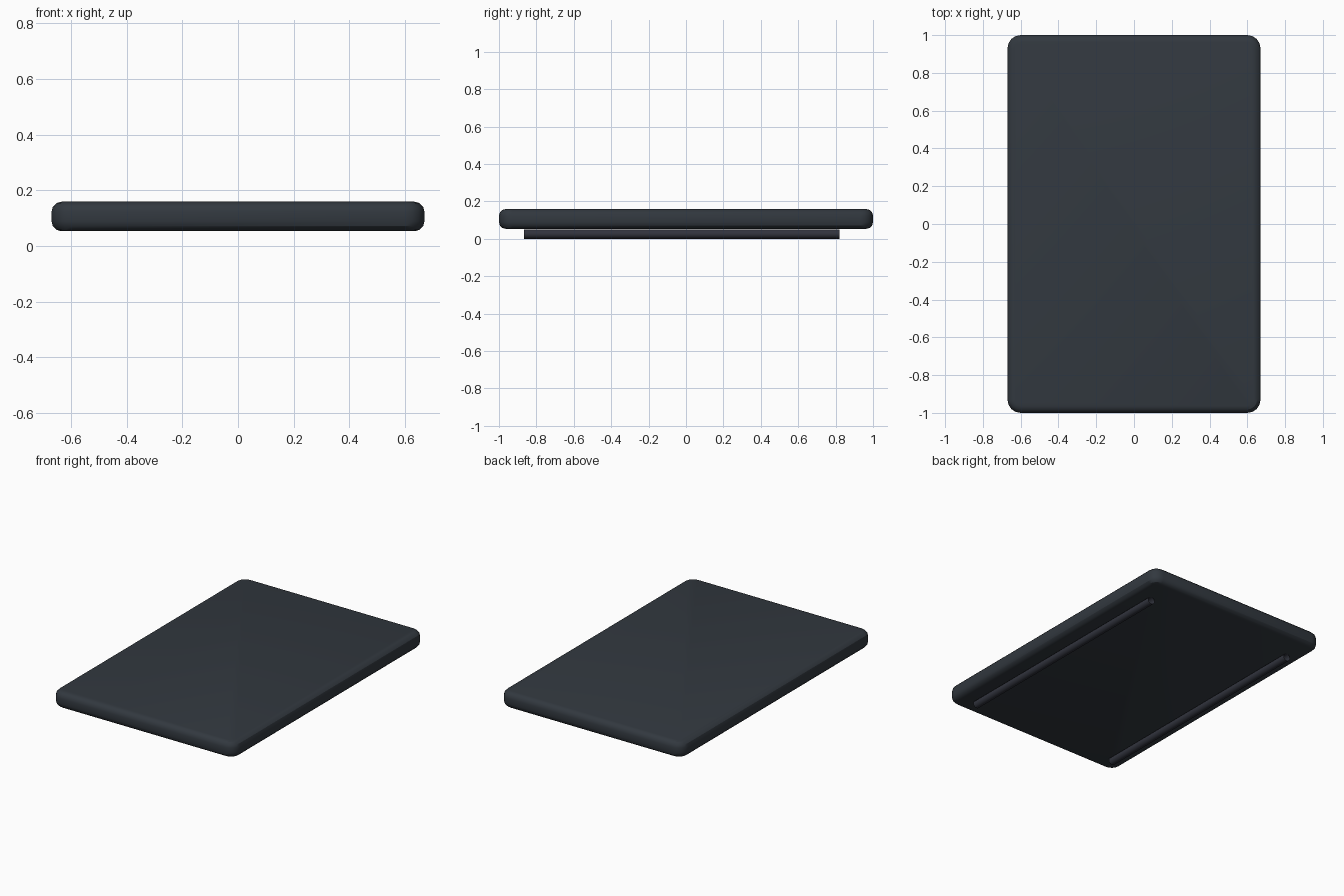
import bpy, bmesh, math
from mathutils import Matrix

if "Cube" in bpy.data.objects:
    bpy.data.objects.remove(bpy.data.objects["Cube"])


def material(name, rgb):
    m = bpy.data.materials.new(name)
    m.diffuse_color = (*rgb, 1)
    m.use_nodes = True
    m.node_tree.nodes["Principled BSDF"].inputs["Base Color"].default_value = m.diffuse_color
    return m


def finish(bm, name, mat, angle):
    bmesh.ops.recalc_face_normals(bm, faces=bm.faces)
    mesh = bpy.data.meshes.new(name)
    bm.to_mesh(mesh)
    bm.free()
    ob = bpy.data.objects.new(name, mesh)
    bpy.context.collection.objects.link(ob)
    mesh.materials.append(mat)
    bpy.ops.object.select_all(action='DESELECT')
    ob.select_set(True)
    bpy.context.view_layer.objects.active = ob
    bpy.ops.object.shade_smooth_by_angle(angle=math.radians(angle))
    return ob


slate = material("slate", (0.032, 0.040, 0.050))
rubber = material("rubber", (0.030, 0.033, 0.046))

# Slab body: rounded corners in plan, then softened top and bottom rims
z0, z1 = 0.053, 0.159
bm = bmesh.new()
bmesh.ops.create_cube(bm, size=1, matrix=Matrix.Translation((0, 0, (z0 + z1) / 2))
                      @ Matrix.Diagonal((1.34, 2.0, z1 - z0, 1)))
upright = [e for e in bm.edges if abs(e.verts[0].co.z - e.verts[1].co.z) > 0.01]
bmesh.ops.bevel(bm, geom=upright, offset=0.07, offset_type='OFFSET',
                segments=4, profile=0.5, affect='EDGES')
rims = [e for e in bm.edges if abs(e.verts[0].co.z - e.verts[1].co.z) < 0.001]
bmesh.ops.bevel(bm, geom=rims, offset=0.036, offset_type='OFFSET',
                segments=3, profile=0.5, affect='EDGES')
finish(bm, "slab_body", slate, 30)

# Two open-ended tubular feet running lengthwise underneath
r, y0, y1 = 0.025, -0.865, 0.82
for side, label in ((-1, "left"), (1, "right")):
    bm = bmesh.new()
    bmesh.ops.create_cone(bm, cap_ends=False, segments=12, radius1=r, radius2=r,
                          depth=y1 - y0,
                          matrix=Matrix.Translation((side * 0.547, (y0 + y1) / 2, r))
                          @ Matrix.Rotation(math.pi / 2, 4, 'X'))
    finish(bm, label + "_foot_rail", rubber, 40)
